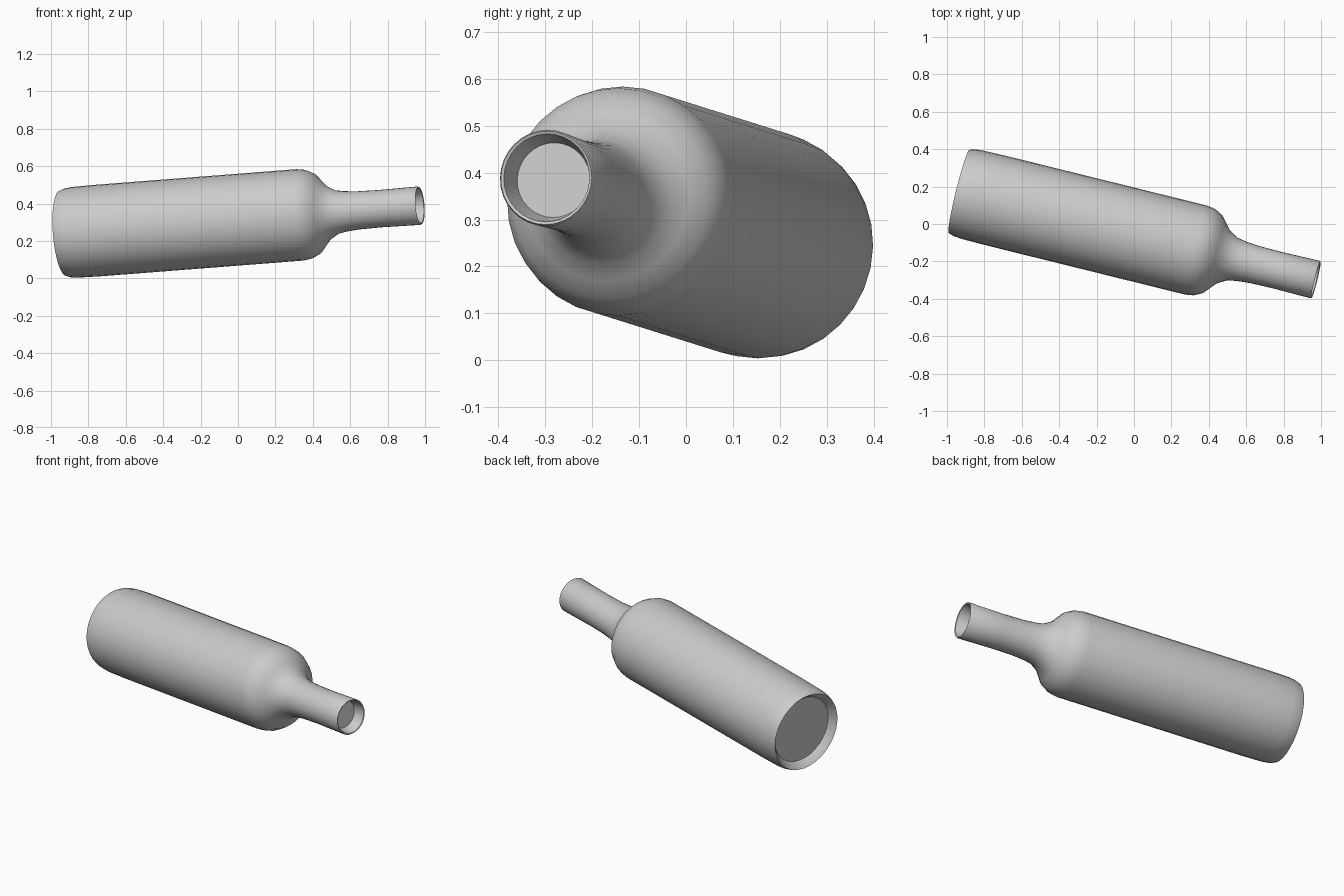
import bpy, bmesh, math
from mathutils import Vector

if "Cube" in bpy.data.objects:
    bpy.data.objects.remove(bpy.data.objects["Cube"], do_unlink=True)

grey = bpy.data.materials.new("plain_grey")
grey.use_nodes = True
colour = (0.6, 0.6, 0.6, 1)
grey.diffuse_color = colour
grey.node_tree.nodes["Principled BSDF"].inputs["Base Color"].default_value = colour

BASE = Vector((-0.935, 0.174, 0.241))
MOUTH = Vector((0.973, -0.298, 0.389))
LENGTH = (MOUTH - BASE).length
SIDES = 32

# (radius, distance from the base) for each section of the bottle
punt = [(0, 0.04), (0.195, 0.04), (0.215, 0.012)]
body = [(0.229, 0), (0.238, 0.025), (0.243, 0.07), (0.245, 0.2), (0.245, 1.31)]
shoulder = [(0.238, 1.355), (0.215, 1.4), (0.18, 1.43), (0.146, 1.46), (0.117, 1.51)]
neck = [(0.108, 1.56), (0.102, 1.63), (0.1, 1.75), (0.103, LENGTH - 0.005)]
mouth = [(0.1, LENGTH), (0.094, LENGTH - 0.003), (0.08, LENGTH - 0.065), (0, LENGTH - 0.065)]

# Turn the profile about its axis
bm = bmesh.new()
verts = [bm.verts.new((r, 0, s)) for r, s in punt + body + shoulder + neck + mouth]
edges = [bm.edges.new(pair) for pair in zip(verts, verts[1:])]
bmesh.ops.spin(bm, geom=verts + edges, cent=(0, 0, 0), axis=(0, 0, 1),
               angle=math.tau, steps=SIDES)
bmesh.ops.remove_doubles(bm, verts=bm.verts, dist=0.0005)
bmesh.ops.recalc_face_normals(bm, faces=bm.faces)

mesh = bpy.data.meshes.new("bottle")
bm.to_mesh(mesh)
bm.free()
mesh.materials.append(grey)
bottle = bpy.data.objects.new("bottle", mesh)
bpy.context.collection.objects.link(bottle)

# Lay the bottle along its tilted axis
bottle.location = BASE
bottle.rotation_euler = (MOUTH - BASE).to_track_quat("Z", "Y").to_euler()

bpy.ops.object.select_all(action="DESELECT")
bottle.select_set(True)
bpy.context.view_layer.objects.active = bottle
bpy.ops.object.shade_smooth_by_angle(angle=math.radians(40))
